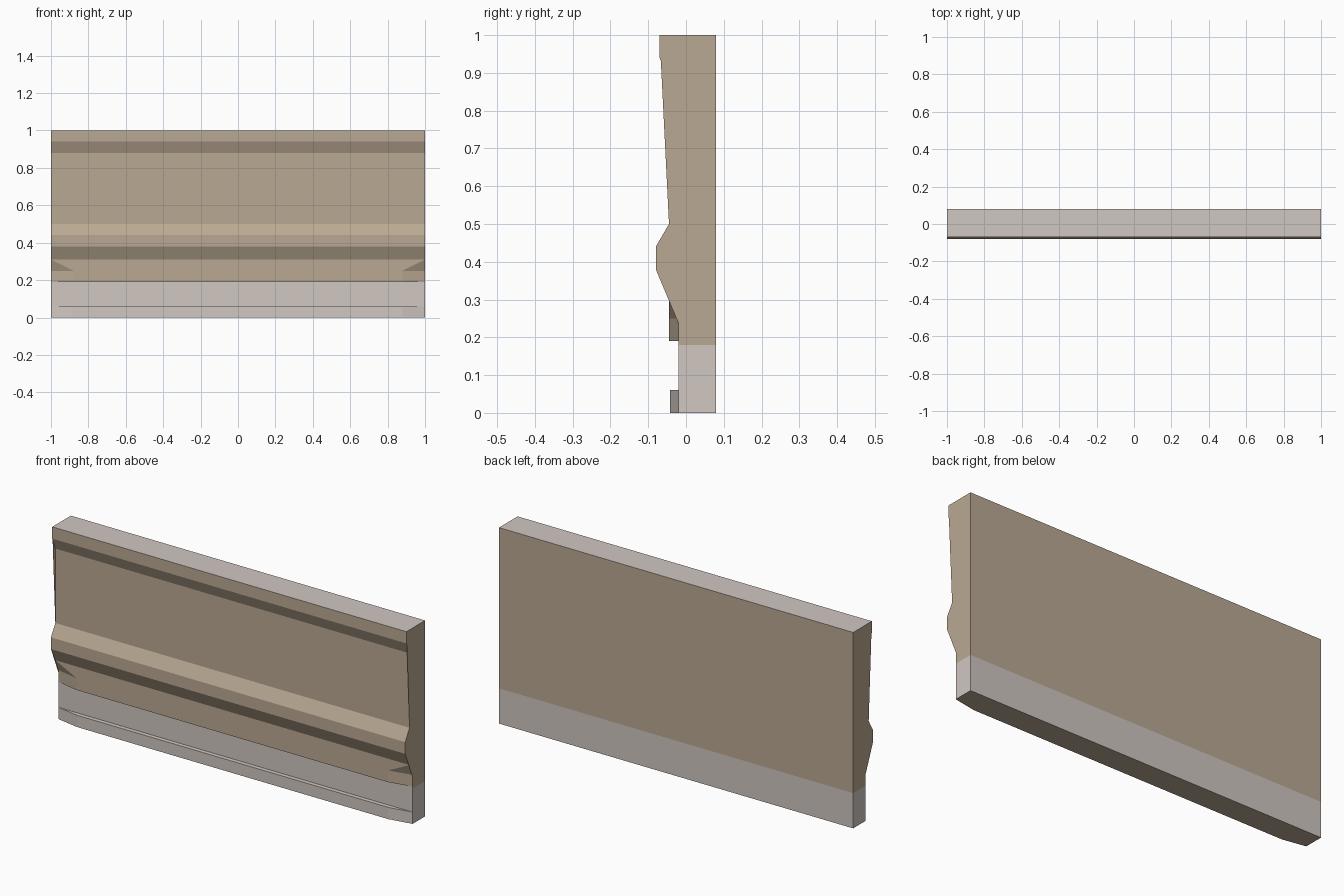
import bpy, bmesh
from mathutils import Vector

if "Cube" in bpy.data.objects:
    bpy.data.objects.remove(bpy.data.objects["Cube"])

# Materials
def material(name, rgb):
    m = bpy.data.materials.new(name)
    lin = [((c / 255 + 0.055) / 1.055) ** 2.4 for c in rgb]
    m.diffuse_color = (*lin, 1)
    m.use_nodes = True
    m.node_tree.nodes["Principled BSDF"].inputs["Base Color"].default_value = m.diffuse_color
    return m

tan = material("tan plaster", (186, 169, 147))
grey = material("pale grey stone", (208, 199, 193))

# Profile rows: z, y along the panel, y at its ends (low part tapers at the ends)
rows = [
    (0.00, -0.042, -0.02), (0.06, -0.042, -0.02),    # foot strip
    (0.06, -0.02, -0.02), (0.19, -0.02, -0.02),      # recessed band
    (0.19, -0.045, -0.02), (0.25, -0.045, -0.02),    # lower board
    (0.31, -0.045, -0.045), (0.38, -0.08, -0.08),    # rail
    (0.44, -0.08, -0.08), (0.50, -0.045, -0.045),
    (0.88, -0.045, -0.045), (0.94, -0.07, -0.07),    # top cornice
    (1.00, -0.07, -0.07), (1.00, 0.08, 0.08), (0.00, 0.08, 0.08),
]

bm = bmesh.new()
cache = {}

def vert(x, y, z):
    key = (x, y, z)
    if key not in cache:
        cache[key] = bm.verts.new(key)
    return cache[key]

def face(*vs):
    unique = list(dict.fromkeys(vs))
    if len(unique) > 2:
        bm.faces.new(unique)

# Left half of the panel
for a, b in zip(rows, rows[1:] + rows[:1]):
    end_a, end_b = vert(-1, a[2], a[0]), vert(-1, b[2], b[0])
    mid_a, mid_b = vert(-0.88, a[1], a[0]), vert(-0.88, b[1], b[0])
    face(end_a, mid_a, end_b)
    face(mid_a, mid_b, end_b)
    face(mid_a, vert(0, a[1], a[0]), vert(0, b[1], b[0]), mid_b)

# End cap
face(*[vert(-1, r[2], r[0]) for r in rows])
bmesh.ops.triangulate(bm, faces=[f for f in bm.faces if len(f.verts) > 4])

# Cut the colour boundary, then colour by height and direction
bmesh.ops.bisect_plane(bm, geom=bm.verts[:] + bm.edges[:] + bm.faces[:],
                       plane_co=Vector((0, 0, 0.18)), plane_no=Vector((0, 0, 1)))
bm.normal_update()
for f in bm.faces:
    z = f.calc_center_median().z
    band = z < 0.18 or (z < 0.1899 and f.normal.y < -0.5)
    f.material_index = int(f.normal.z > 0.9 or (band and f.normal.z > -0.9))

mesh = bpy.data.meshes.new("wall_panel")
bm.to_mesh(mesh)
bm.free()
mesh.materials.append(tan)
mesh.materials.append(grey)
panel = bpy.data.objects.new("wall_panel", mesh)
bpy.context.collection.objects.link(panel)

# Right half
mirror = panel.modifiers.new("mirror", 'MIRROR')
mirror.use_axis[0] = True
